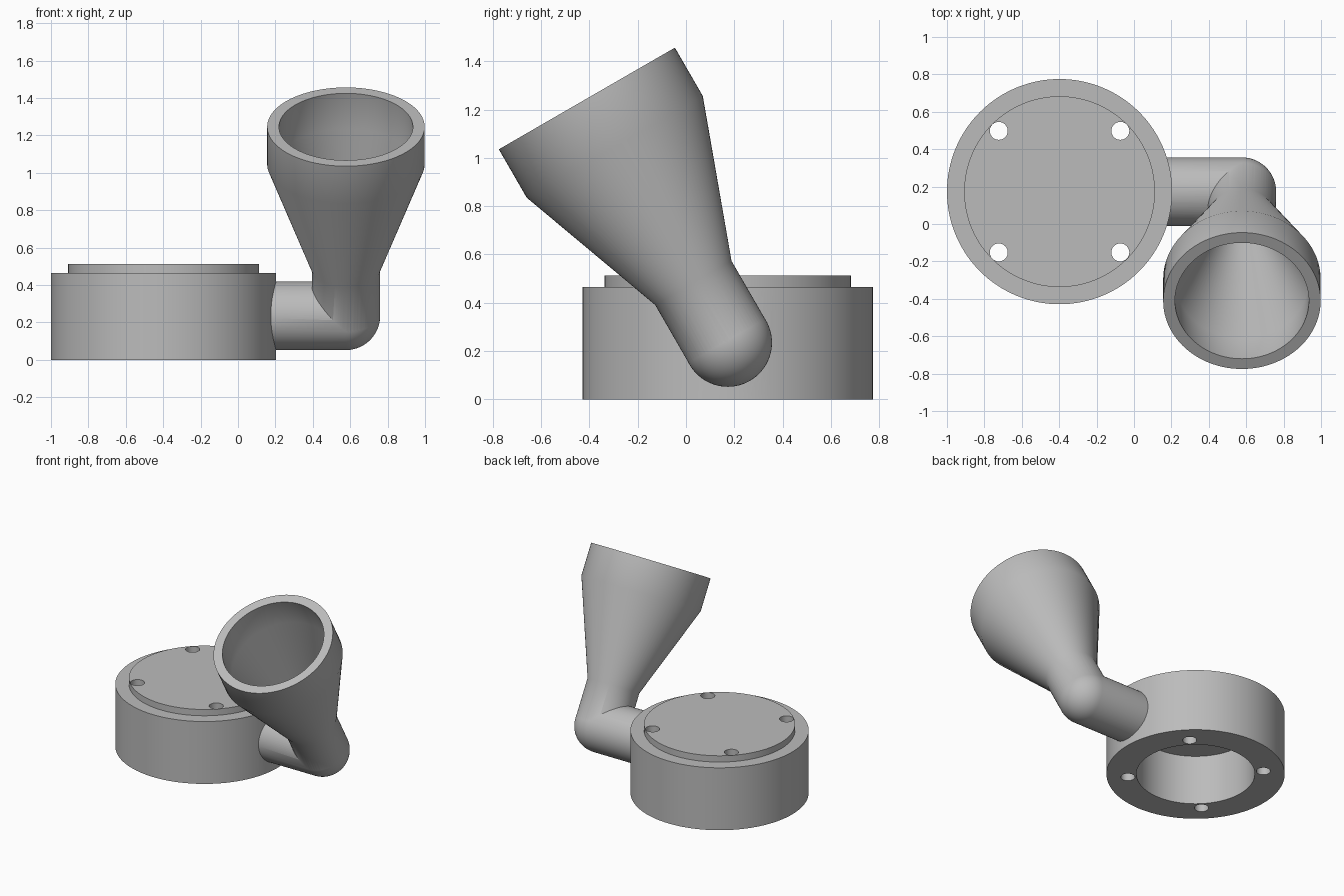
import bpy
import bmesh
from math import pi, sin, cos, radians
from mathutils import Matrix, Vector

cube = bpy.data.objects.get("Cube")
if cube:
    bpy.data.objects.remove(cube, do_unlink=True)

grey = bpy.data.materials.new("mid_grey")
grey.use_nodes = True
colour = (0.5, 0.5, 0.5, 1)
grey.diffuse_color = colour
grey.node_tree.nodes["Principled BSDF"].inputs["Base Color"].default_value = colour

BASE = Vector((-0.398, 0.173, 0))
ELBOW = Vector((0.577, 0.173, 0.235))
PIPE_R, BORE_R = 0.183, 0.12


def lathe(name, profile, place, segments=96):
    """Revolve (radius, height) points about z into a closed solid."""
    bm = bmesh.new()
    rings = []
    for r, h in profile:
        if r < 1e-5:
            rings.append([bm.verts.new((0, 0, h))])
        else:
            rings.append([bm.verts.new((r * cos(2 * pi * i / segments),
                                        r * sin(2 * pi * i / segments), h))
                          for i in range(segments)])
    for a, b in zip(rings, rings[1:]):
        for i in range(segments):
            j = (i + 1) % segments
            if len(a) == 1:
                bm.faces.new((a[0], b[j], b[i]))
            elif len(b) == 1:
                bm.faces.new((a[i], a[j], b[0]))
            else:
                bm.faces.new((a[i], a[j], b[j], b[i]))
    for ring in (rings[0], rings[-1]):
        if len(ring) > 1:
            bm.faces.new(ring)
    bmesh.ops.recalc_face_normals(bm, faces=bm.faces)
    bm.transform(place)
    mesh = bpy.data.meshes.new(name)
    bm.to_mesh(mesh)
    bm.free()
    mesh.materials.append(grey)
    obj = bpy.data.objects.new(name, mesh)
    bpy.context.collection.objects.link(obj)
    return obj


def combine(target, other, operation):
    """Apply a boolean and discard the helper solid."""
    mod = target.modifiers.new("combine", "BOOLEAN")
    mod.operation, mod.object, mod.solver = operation, other, "EXACT"
    bpy.context.view_layer.objects.active = target
    bpy.ops.object.modifier_apply(modifier=mod.name)
    bpy.data.objects.remove(other, do_unlink=True)


def capped_pipe(r, length):
    """Profile of a straight pipe with a domed end at height zero."""
    dome = [(r * cos(a), r * sin(a)) for a in (pi / 2 * i / 16 for i in range(16))]
    return [(r, -length)] + dome + [(0, r)]


base_at = Matrix.Translation(BASE)
along_x = Matrix.Translation(ELBOW) @ Matrix.Rotation(pi / 2, 4, "Y")
tilted = Matrix.Translation(ELBOW) @ Matrix.Rotation(radians(30), 4, "X")

# Round housing with raised lid
body = lathe("housing_and_funnel",
             [(0.602, 0), (0.602, 0.465), (0.51, 0.465), (0.51, 0.512)], base_at, 128)

# Side pipe with domed elbow, then the tilted funnel
combine(body, lathe("side_pipe", capped_pipe(PIPE_R, 0.5), along_x), "UNION")
combine(body, lathe("funnel", [(PIPE_R - 0.0005, 0), (PIPE_R - 0.0005, 0.285),
                               (0.421, 0.936), (0.421, 1.167)], tilted), "UNION")

# Hollow chamber, pipe bore and funnel interior
combine(body, lathe("chamber", [(0.4, -0.1), (0.4, 0.37)], base_at, 128), "DIFFERENCE")
combine(body, lathe("pipe_bore", capped_pipe(BORE_R, 0.8), along_x), "DIFFERENCE")
combine(body, lathe("funnel_bore", [(BORE_R - 0.0005, 0), (BORE_R - 0.0005, 0.297),
                                    (0.358, 0.947), (0.358, 1.3)], tilted), "DIFFERENCE")

# Four screw holes
for sx in (-1, 1):
    for sy in (-1, 1):
        at = Matrix.Translation(BASE + Vector((sx, sy, 0)) * 0.325)
        combine(body, lathe("screw_hole", [(0.048, -0.1), (0.048, 0.7)], at, 32), "DIFFERENCE")

bpy.ops.object.select_all(action="DESELECT")
body.select_set(True)
bpy.context.view_layer.objects.active = body
bpy.ops.object.shade_smooth_by_angle(angle=radians(30))
